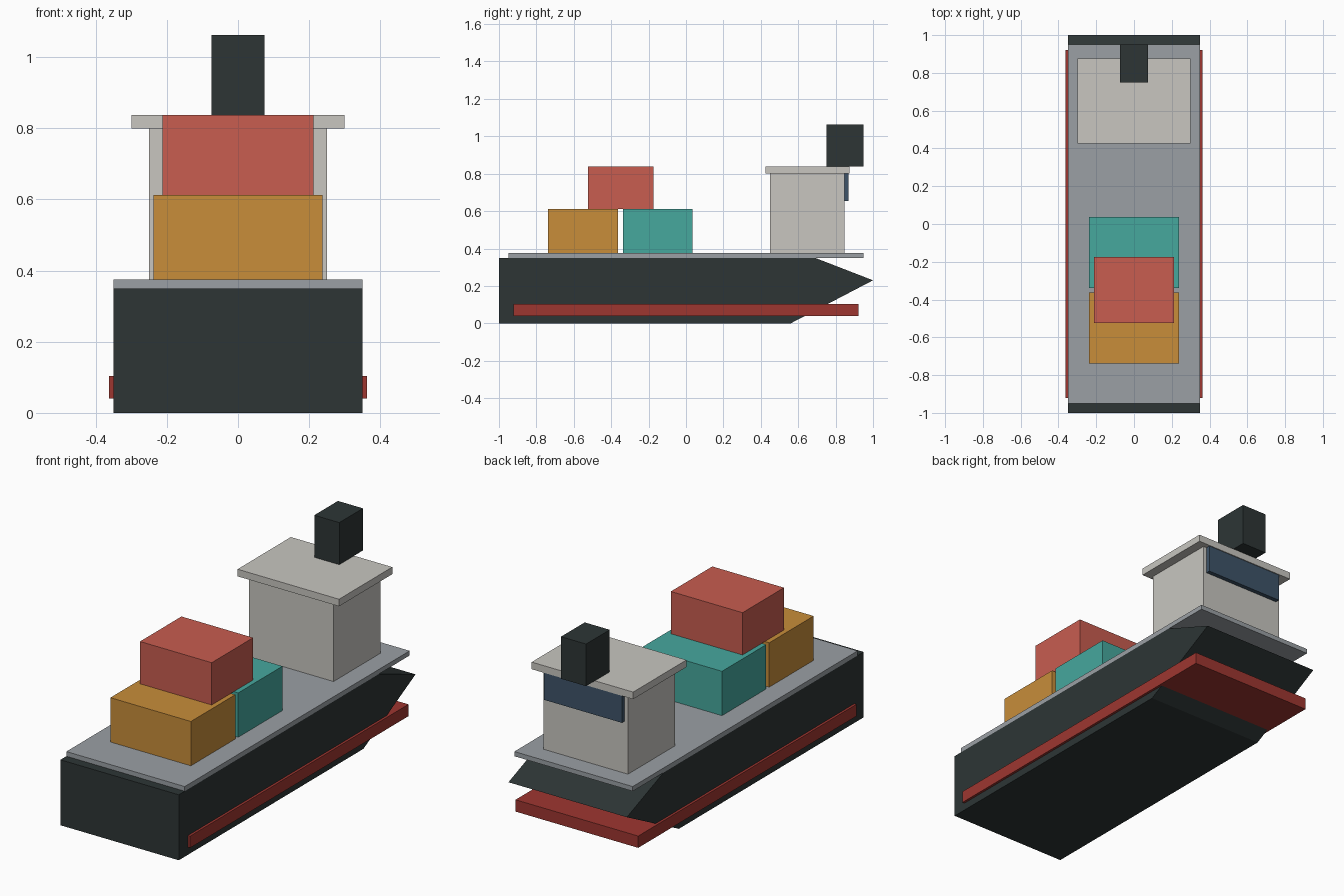
import bpy, bmesh

cube = bpy.data.objects.get("Cube")
if cube:
    bpy.data.objects.remove(cube, do_unlink=True)


def material(name, *rgb):
    """Flat material from 0-255 display colour, stored as linear values."""
    lin = [((c / 255 + 0.055) / 1.055) ** 2.4 for c in rgb] + [1]
    m = bpy.data.materials.new(name)
    m.use_nodes = True
    m.diffuse_color = lin
    m.node_tree.nodes["Principled BSDF"].inputs["Base Color"].default_value = lin
    return m


charcoal = material("charcoal", 45, 53, 53)
deck_grey = material("deck grey", 155, 160, 165)
cream = material("warm white", 200, 198, 192)
dark_red = material("dark red", 158, 54, 48)
coral = material("coral red", 200, 93, 80)
orange = material("orange", 200, 141, 58)
teal = material("teal", 70, 168, 158)
glass = material("blue glass", 62, 84, 105)


def extrude_x(name, profile, half_width, mat):
    """Closed side profile of (y, z) points, extruded evenly across x."""
    bm = bmesh.new()
    face = bm.faces.new([bm.verts.new((-half_width, y, z)) for y, z in profile])
    ext = bmesh.ops.extrude_face_region(bm, geom=[face])
    moved = [v for v in ext["geom"] if isinstance(v, bmesh.types.BMVert)]
    bmesh.ops.translate(bm, verts=moved, vec=(2 * half_width, 0, 0))
    bmesh.ops.recalc_face_normals(bm, faces=bm.faces)
    mesh = bpy.data.meshes.new(name)
    bm.to_mesh(mesh)
    bm.free()
    mesh.materials.append(mat)
    obj = bpy.data.objects.new(name, mesh)
    bpy.context.collection.objects.link(obj)
    return obj


def box(name, half_width, y0, y1, z0, z1, mat):
    return extrude_x(name, [(y0, z0), (y1, z0), (y1, z1), (y0, z1)], half_width, mat)


# Hull with its pointed end, waterline band and deck
DECK, ROOF = 0.375, 0.838
extrude_x("hull", [(-1, 0), (0.56, 0), (1, 0.23), (0.69, 0.35), (-1, 0.35)], 0.35, charcoal)
box("waterline_band", 0.363, -0.922, 0.922, 0.04, 0.103, dark_red)
box("deck", 0.35, -0.95, 0.95, 0.35, DECK, deck_grey)

# Stacked containers
box("container_orange", 0.238, -0.738, -0.363, DECK, 0.612, orange)
box("container_teal", 0.238, -0.338, 0.036, DECK, 0.612, teal)
box("container_red", 0.212, -0.525, -0.175, 0.612, ROOF, coral)

# Bridge house, window, roof and funnel
box("bridge_house", 0.25, 0.45, 0.847, DECK, 0.8, cream)
box("bridge_window", 0.23, 0.84, 0.87, 0.653, 0.8, glass)
box("bridge_roof", 0.3, 0.425, 0.875, 0.8, ROOF, cream)
box("funnel", 0.074, 0.75, 0.95, ROOF, 1.063, charcoal)
